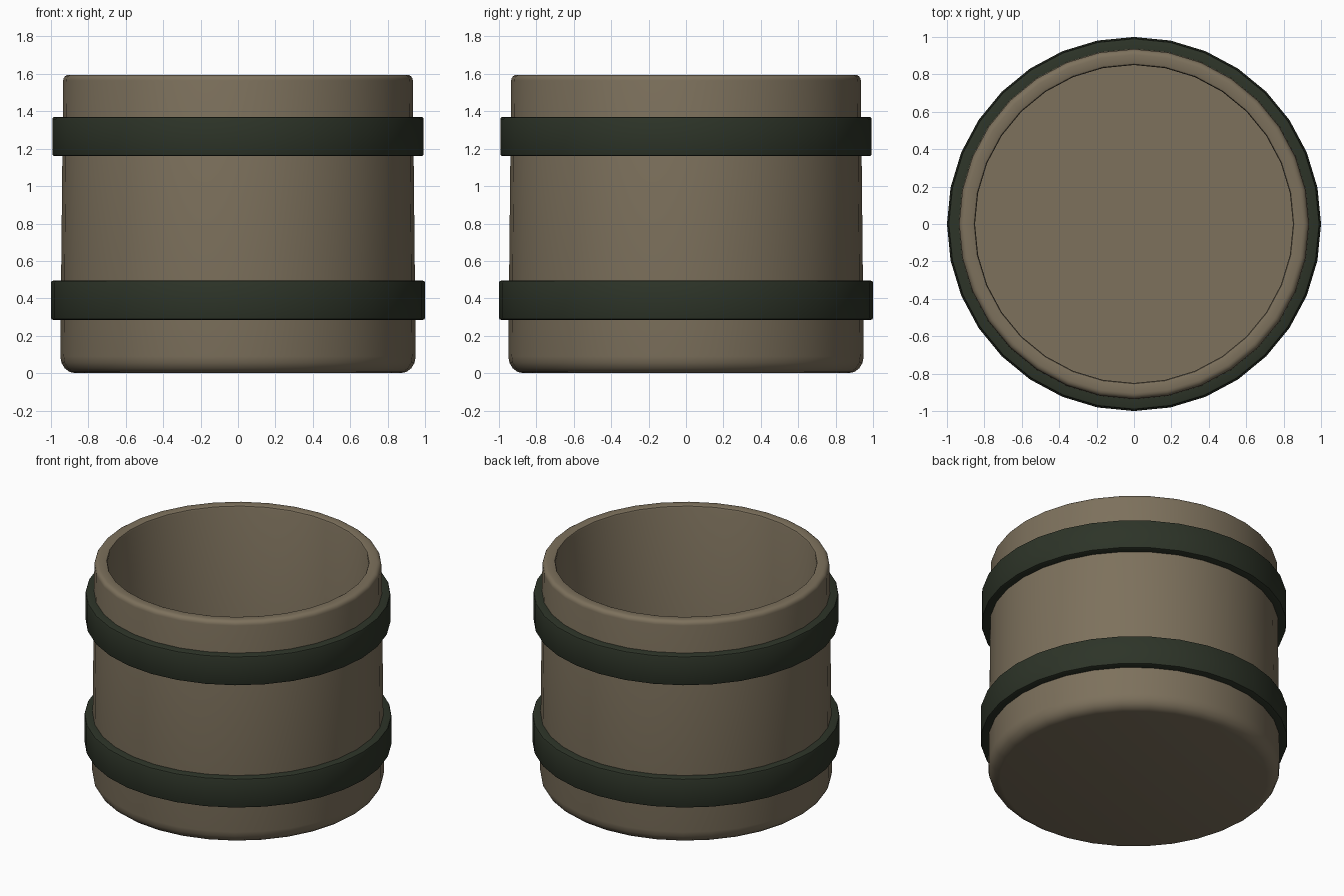
import bpy, bmesh, math

if "Cube" in bpy.data.objects:
    bpy.data.objects.remove(bpy.data.objects["Cube"])

SIDES = 32


def material(name, rgb):
    m = bpy.data.materials.new(name)
    m.diffuse_color = (*rgb, 1)
    m.use_nodes = True
    m.node_tree.nodes["Principled BSDF"].inputs["Base Color"].default_value = m.diffuse_color
    return m


def lathe(name, profile, mat, closed=False):
    """Spin an (r, z) profile round z; r = 0 ends become poles."""
    bm = bmesh.new()
    rings = []
    for r, z in profile:
        if r == 0:
            rings.append([bm.verts.new((0, 0, z))] * SIDES)
        else:
            rings.append([bm.verts.new((r * math.cos(math.tau * i / SIDES),
                                        r * math.sin(math.tau * i / SIDES), z))
                          for i in range(SIDES)])
    pairs = list(zip(rings, rings[1:]))
    if closed:
        pairs.append((rings[-1], rings[0]))
    for a, b in pairs:
        for i in range(SIDES):
            j = (i + 1) % SIDES
            bm.faces.new(dict.fromkeys((a[i], a[j], b[j], b[i])))
    bmesh.ops.recalc_face_normals(bm, faces=bm.faces)
    me = bpy.data.meshes.new(name)
    bm.to_mesh(me)
    bm.free()
    me.materials.append(mat)
    ob = bpy.data.objects.new(name, me)
    bpy.context.collection.objects.link(ob)
    bpy.ops.object.select_all(action='DESELECT')
    ob.select_set(True)
    bpy.context.view_layer.objects.active = ob
    bpy.ops.object.shade_smooth_by_angle(angle=math.radians(40))
    return ob


def arc(cr, cz, rr, rz, a0, a1, n=4):
    """Rounded profile corner."""
    steps = [math.radians(a0 + (a1 - a0) * i / n) for i in range(n + 1)]
    return [(cr + rr * math.cos(a), cz + rz * math.sin(a)) for a in steps]


wood = material("wood", (0.205, 0.165, 0.108))
dark = material("dark_band", (0.026, 0.034, 0.021))

# hollow tub: rounded foot, slightly tapered wall, rounded rim, flat floor
tub = [(0, 0)]
tub += arc(0.87, 0.09, 0.08, 0.09, -90, 0)
tub += arc(0.905, 1.565, 0.03, 0.03, 0, 90)
tub += arc(0.865, 1.58, 0.015, 0.015, 90, 180, 2)
tub += [(0.85, 0.1), (0, 0.1)]
lathe("tub", tub, wood)


# hoops round the tub, with softened outer edges
def hoop(name, z0, z1, inner, outer, b=0.012):
    prof = [(inner, z0)]
    prof += arc(outer - b, z0 + b, b, b, -90, 0, 2)
    prof += arc(outer - b, z1 - b, b, b, 0, 90, 2)
    prof += [(inner, z1)]
    lathe(name, prof, dark, closed=True)


hoop("lower_hoop", 0.285, 0.495, 0.935, 1.0)
hoop("upper_hoop", 1.16, 1.37, 0.925, 0.993)
